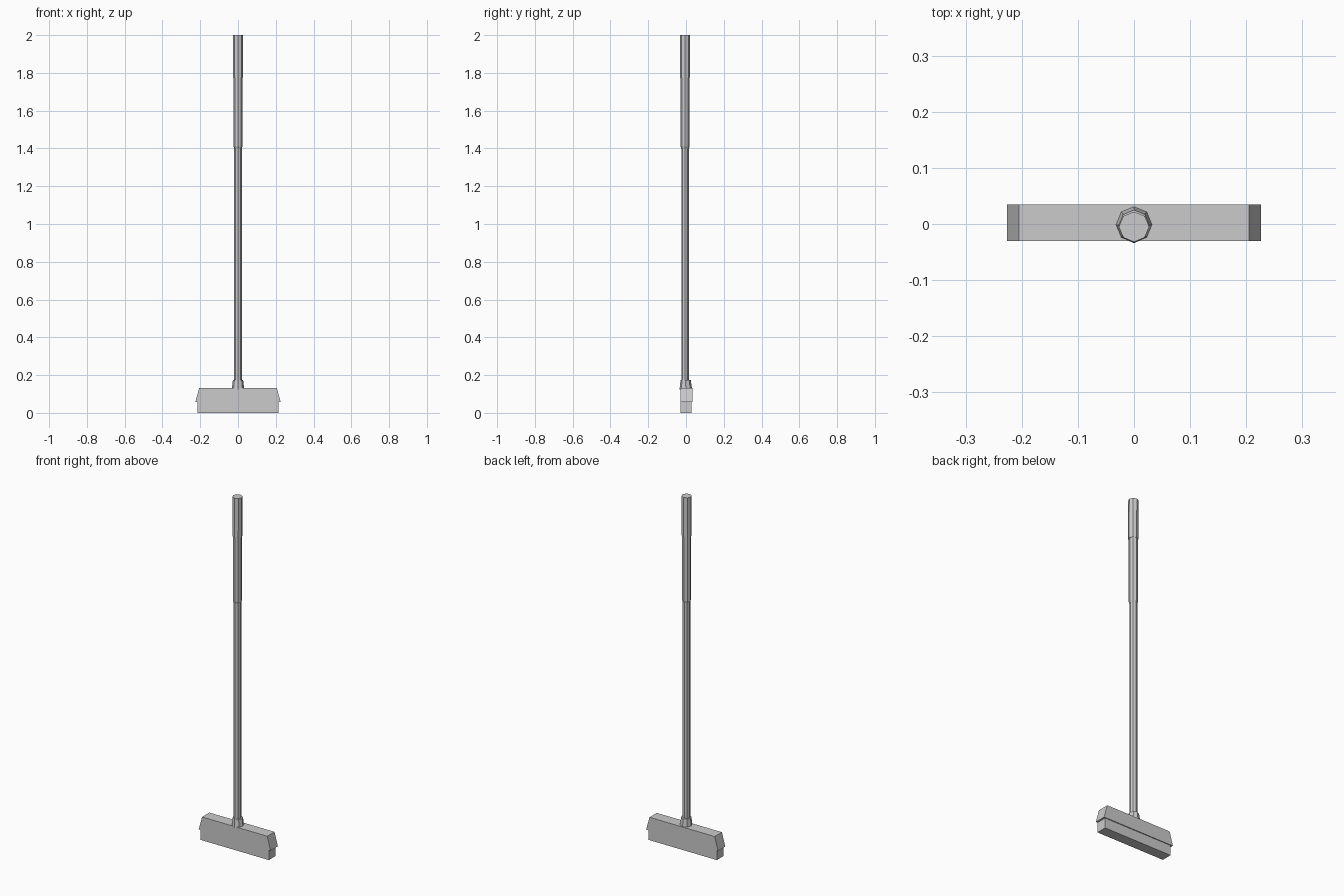
import bpy, bmesh
from math import cos, sin, pi

if "Cube" in bpy.data.objects:
    bpy.data.objects.remove(bpy.data.objects["Cube"])


def loft(name, loops):
    """Closed solid skinned through matching vertex loops, bottom to top."""
    bm = bmesh.new()
    rings = [[bm.verts.new(p) for p in loop] for loop in loops]
    n = len(rings[0])
    for a, b in zip(rings, rings[1:]):
        for i in range(n):
            j = (i + 1) % n
            bm.faces.new((a[i], a[j], b[j], b[i]))
    bm.faces.new(rings[0][::-1])
    bm.faces.new(rings[-1])
    bmesh.ops.recalc_face_normals(bm, faces=bm.faces[:])
    me = bpy.data.meshes.new(name)
    bm.to_mesh(me)
    bm.free()
    ob = bpy.data.objects.new(name, me)
    bpy.context.collection.objects.link(ob)
    return ob


def octagon(r, y, z):
    return [(r * cos(i * pi / 4), y + r * sin(i * pi / 4), z) for i in range(8)]


def rect(x, y0, y1, z):
    return [(-x, y0, z), (x, y0, z), (x, y1, z), (-x, y1, z)]


# bristle block
loft("bristles", [rect(0.215, -0.03, 0.03, 0), rect(0.215, -0.03, 0.03, 0.06)])

# flared broom head
loft("head", [rect(0.226, -0.03, 0.035, 0.057), rect(0.205, -0.03, 0.035, 0.133)])

# tapered socket
loft("socket", [octagon(0.033, -0.001, 0.125), octagon(0.027, -0.002, 0.175)])

# shaft
loft("shaft", [octagon(0.02, -0.005, 0.15), octagon(0.02, -0.005, 1.4),
               octagon(0.0235, -0.005, 1.41), octagon(0.0235, -0.005, 1.78)])

# grip
loft("grip", [octagon(0.0265, -0.006, 1.775), octagon(0.027, -0.005, 2.0)])
